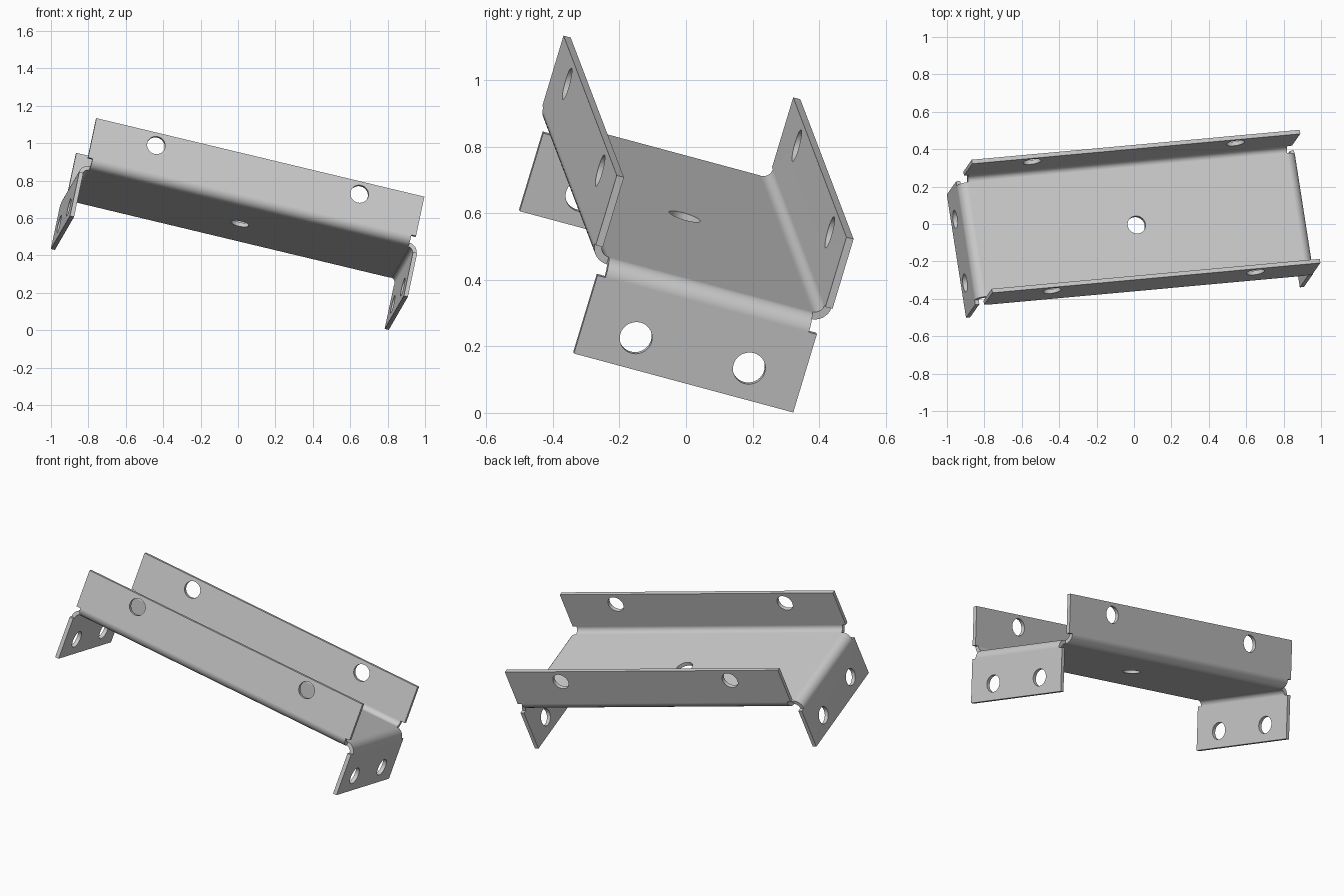
import bpy, bmesh, math
from mathutils import Matrix, Vector

cube = bpy.data.objects.get("Cube")
if cube:
    bpy.data.objects.remove(cube, do_unlink=True)

THICK = 0.0225
BEND = 0.03            # inner bend radius
HALF_X, HALF_Y = 0.88, 0.32   # flat floor of the bracket
LIP = 0.025            # how far each wall overhangs its bend
STEPS = 10
HOLE = 0.049

bm = bmesh.new()


def fold(a, b, out, up, radius, height):
    """Bend the sheet along edge a-b, then add the flat wall up to height."""
    start = (a.co.copy(), b.co.copy())
    pa, pb = a, b
    for i in range(1, STEPS + 1):
        t = math.pi / 2 * i / STEPS
        move = out * radius * math.sin(t) + up * radius * (1 - math.cos(t))
        na, nb = (bm.verts.new(p + move) for p in start)
        bm.faces.new((pb, pa, na, nb))
        pa, pb = na, nb
    along = (pb.co - pa.co).normalized() * LIP
    rise = up * (height - radius)
    corners = [pa.co - along, pa.co - along + rise,
               pb.co + along + rise, pb.co + along]
    bm.faces.new([pb, pa] + [bm.verts.new(c) for c in corners])


# Floor, with its corners running counter-clockwise
floor = [bm.verts.new((sx * HALF_X, sy * HALF_Y, 0))
         for sx, sy in ((-1, -1), (1, -1), (1, 1), (-1, 1))]
bm.faces.new(floor)

# Long walls fold up, end tabs fold down
X, Y, Z = Vector((1, 0, 0)), Vector((0, 1, 0)), Vector((0, 0, 1))
fold(floor[0], floor[1], -Y, Z, BEND, 0.2535)
fold(floor[2], floor[3], Y, Z, BEND, 0.2535)
fold(floor[1], floor[2], X, -Z, BEND + THICK, 0.3025)
fold(floor[3], floor[0], -X, -Z, BEND + THICK, 0.3025)

mesh = bpy.data.meshes.new("bracket")
bm.normal_update()
bm.to_mesh(mesh)
bm.free()
bracket = bpy.data.objects.new("bracket", mesh)
bpy.context.collection.objects.link(bracket)
bpy.context.view_layer.objects.active = bracket
bracket.select_set(True)

# Sheet thickness
solid = bracket.modifiers.new("thickness", 'SOLIDIFY')
solid.thickness = THICK
solid.offset = -1
solid.use_even_offset = True
bpy.ops.object.modifier_apply(modifier=solid.name)

# Bolt holes: one in the floor, two in each wall and tab
holes = [((0, 0, -THICK / 2), Z)]
for s in (-1, 1):
    for e in (-1, 1):
        holes.append(((e * 0.561, s * 0.361, 0.184), Y))
        holes.append(((s * 0.921, e * 0.178, -0.207), X))

cut = bmesh.new()
for centre, axis in holes:
    turn = Z.rotation_difference(axis).to_matrix().to_4x4()
    bmesh.ops.create_cone(cut, cap_ends=True, segments=40, radius1=HOLE,
                          radius2=HOLE, depth=0.1,
                          matrix=Matrix.Translation(centre) @ turn)
cut_mesh = bpy.data.meshes.new("hole_cutters")
cut.to_mesh(cut_mesh)
cut.free()
cutter = bpy.data.objects.new("hole_cutters", cut_mesh)
cutter.hide_render = True
bpy.context.collection.objects.link(cutter)

drill = bracket.modifiers.new("holes", 'BOOLEAN')
drill.operation = 'DIFFERENCE'
drill.solver = 'EXACT'
drill.object = cutter
bpy.ops.object.modifier_apply(modifier=drill.name)
bpy.data.objects.remove(cutter, do_unlink=True)

# Smooth bends, flat walls
bpy.ops.object.shade_smooth_by_angle(angle=math.radians(30))
weighted = bracket.modifiers.new("flat_walls", 'WEIGHTED_NORMAL')
weighted.keep_sharp = True

# Tilted pose
u = Vector((0.9687, 0.0884, -0.232)).normalized()
v = Vector((-0.1476, 0.955, -0.257))
v = (v - u * v.dot(u)).normalized()
w = u.cross(v)
pose = Matrix((u, v, w)).transposed().to_4x4()
bracket.matrix_world = Matrix.Translation((0.014, -0.004, 0.59)) @ pose
